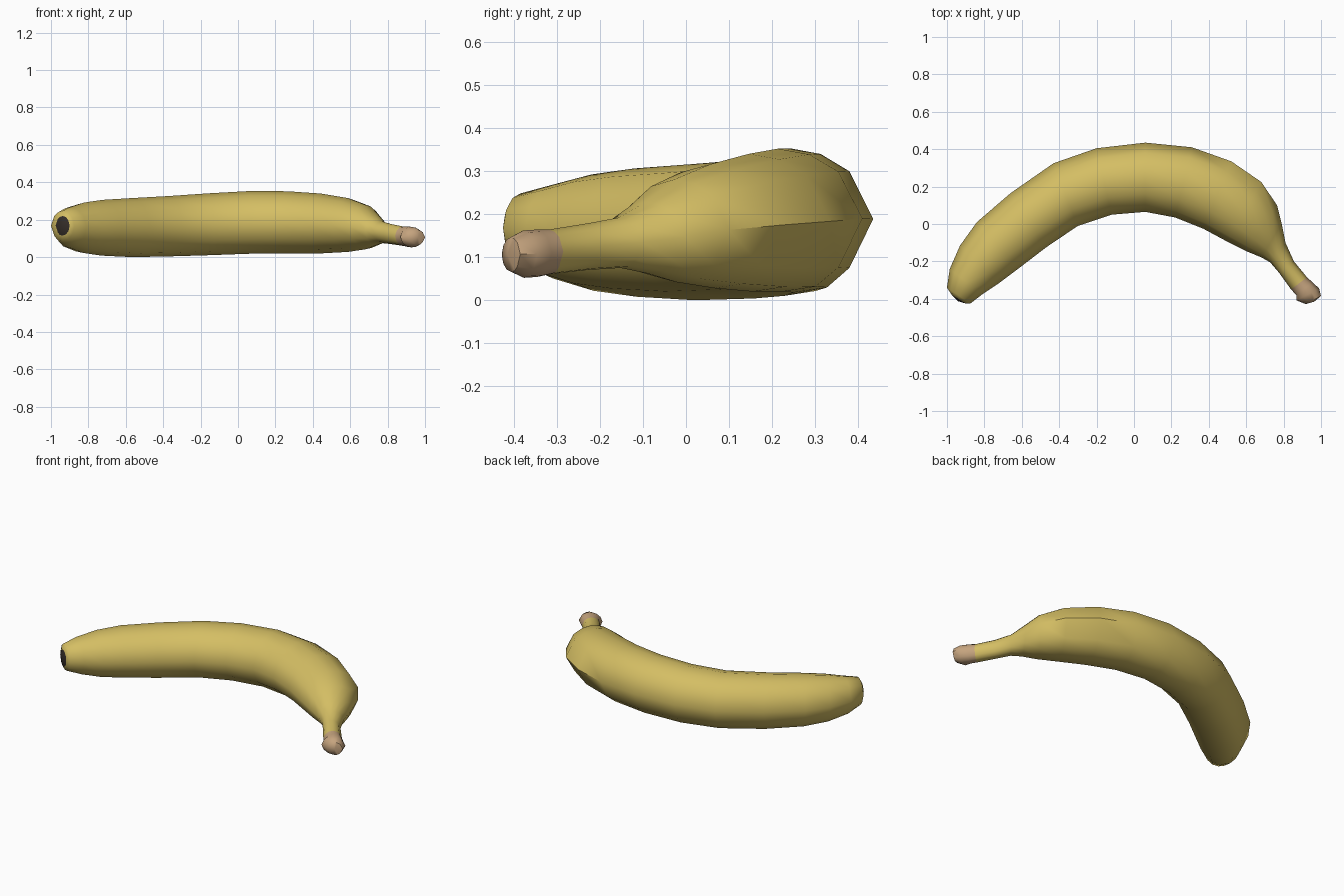
import bpy, bmesh
from mathutils import Vector


def material(name, rgb):
    m = bpy.data.materials.new(name)
    m.diffuse_color = (*rgb, 1)
    return m


# Cross-section: u runs inner (-1) to outer (+1), v runs bottom to top
SECTION = [(1, .02), (.70, .68), (.34, .92), (-.05, 1), (-.48, .87), (-.83, .53),
           (-1, 0), (-.83, -.53), (-.48, -.87), (0, -1), (.42, -.93), (.70, -.66)]

# Stations from blossom tip to stem: outer x, y, inner x, y, bottom z, top z
STATIONS = [
    (-.975, -.378, -.900, -.425, .115, .220),
    (-1.00, -.340, -.875, -.425, .085, .248),
    (-.985, -.240, -.810, -.375, .050, .268),
    (-.930, -.115, -.720, -.315, .022, .292),
    (-.840, .010, -.620, -.240, .008, .306),
    (-.660, .165, -.470, -.125, .000, .316),
    (-.430, .325, -.300, -.010, .004, .327),
    (-.200, .405, -.120, .050, .010, .341),
    (.060, .435, .060, .065, .018, .353),
    (.310, .410, .220, .035, .020, .352),
    (.520, .335, .370, -.025, .020, .340),
    (.680, .225, .500, -.095, .028, .316),
    (.765, .100, .600, -.145, .042, .280),
    (.790, .000, .680, -.178, .062, .228),
    (.810, -.100, .728, -.205, .075, .192),
    (.855, -.200, .775, -.260, .070, .178),
    (.925, -.285, .840, -.350, .060, .164),
    (.955, -.312, .868, -.380, .054, .164),
    (.990, -.345, .868, -.408, .052, .162),
    (1.00, -.385, .918, -.428, .066, .146),
]
STEM_CUT = 16  # station where the dry stem end begins

bm = bmesh.new()
rings = []
for ox, oy, ix, iy, lo, hi in STATIONS:
    mid = Vector(((ox + ix) / 2, (oy + iy) / 2, (lo + hi) / 2))
    side = Vector(((ox - ix) / 2, (oy - iy) / 2, 0))
    up = Vector((0, 0, (hi - lo) / 2))
    rings.append([bm.verts.new(mid + side * u + up * v) for u, v in SECTION])

# Peel and stem skin
n = len(SECTION)
for k in range(len(rings) - 1):
    a, b = rings[k], rings[k + 1]
    for i in range(n):
        j = (i + 1) % n
        f = bm.faces.new((a[i], a[j], b[j], b[i]))
        f.material_index = 1 if k >= STEM_CUT else 0


# Closed ends, each a shallow fan
def cap(ring, push, mat):
    centre = sum((v.co for v in ring), Vector()) / n
    tip = bm.verts.new(centre + Vector(push))
    for i in range(n):
        bm.faces.new((ring[i], ring[(i + 1) % n], tip)).material_index = mat


cap(rings[0], (-.006, -.010, 0), 2)
cap(rings[-1], (.006, -.008, 0), 1)
bmesh.ops.recalc_face_normals(bm, faces=bm.faces[:])

mesh = bpy.data.meshes.new("banana")
bm.to_mesh(mesh)
bm.free()
for m in (material("peel yellow", (.66, .515, .127)),
          material("dry stem tan", (.56, .37, .21)),
          material("blossom tip dark brown", (.035, .027, .022))):
    mesh.materials.append(m)
banana = bpy.data.objects.new("banana", mesh)
bpy.context.collection.objects.link(banana)
bpy.context.view_layer.objects.active = banana
banana.select_set(True)
bpy.ops.object.shade_smooth_by_angle(angle=0.95)
